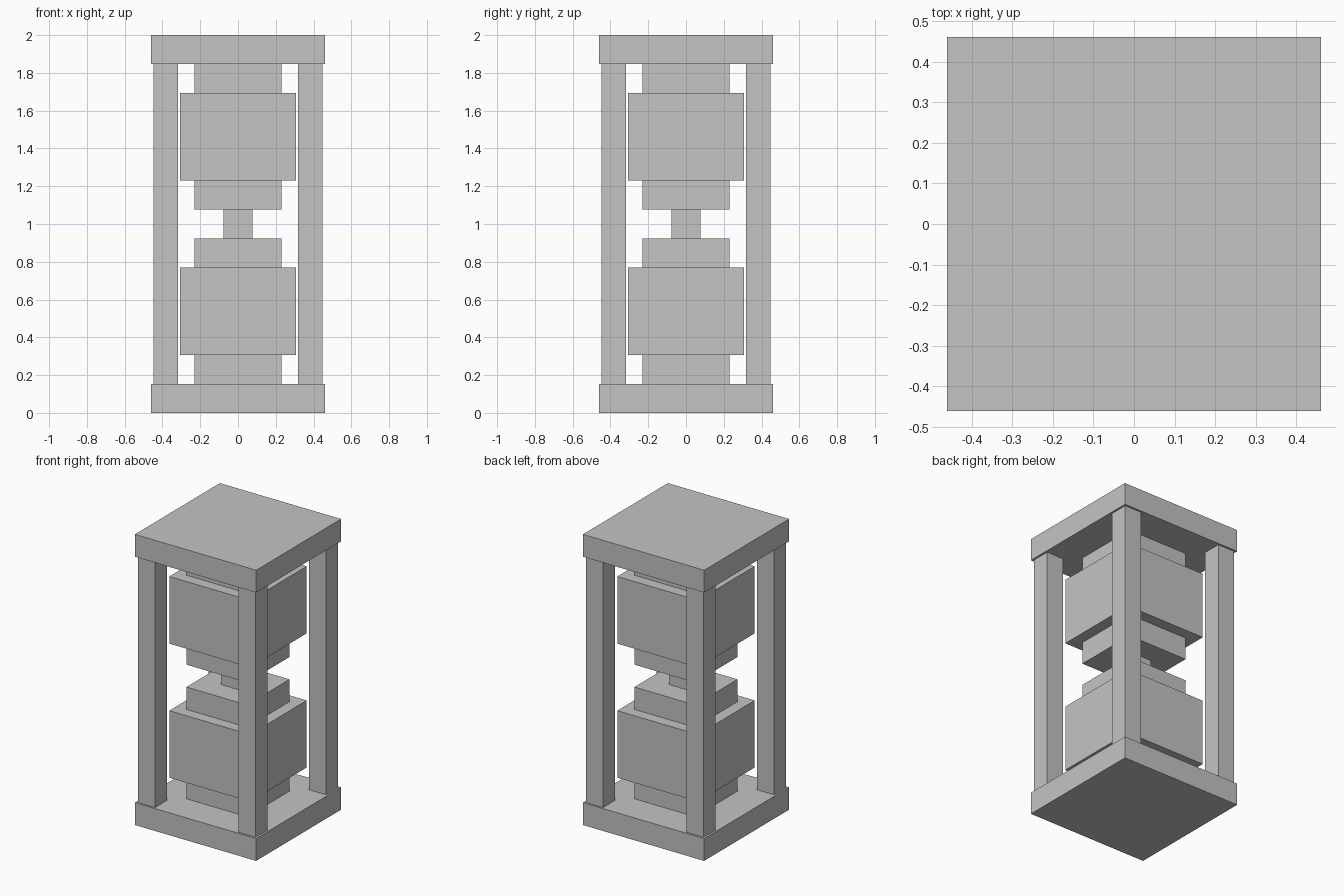
import bpy

cube = bpy.data.objects.get("Cube")
if cube:
    bpy.data.objects.remove(cube, do_unlink=True)

U = 2 / 13  # one block unit: the model is 13 units tall

stone = bpy.data.materials.new("plain grey")
stone.use_nodes = True
grey = (0.55, 0.55, 0.55, 1)
stone.diffuse_color = grey
stone.node_tree.nodes["Principled BSDF"].inputs["Base Color"].default_value = grey


def box(name, width, bottom, top, x=0, y=0):
    """Square block; all sizes in block units."""
    bpy.ops.mesh.primitive_cube_add(size=1, location=(x * U, y * U, (bottom + top) / 2 * U))
    ob = bpy.context.object
    ob.name = name
    ob.scale = (width * U, width * U, (top - bottom) * U)
    bpy.ops.object.transform_apply(location=False, rotation=False, scale=True)
    ob.data.materials.append(stone)


# End plates
box("base_plate", 6, 0, 1)
box("top_plate", 6, 12, 13)

# Stepped bulbs and the narrow neck between them
for label, start in (("lower", 1), ("upper", 7)):
    box(label + "_bulb_bottom_step", 3, start, start + 1)
    box(label + "_bulb", 4, start + 1, start + 4)
    box(label + "_bulb_top_step", 3, start + 4, start + 5)
box("neck", 1, 6, 7)

# Corner posts
for y, depth in ((-1, "front"), (1, "back")):
    for x, side in ((-1, "right"), (1, "left")):
        box(f"{depth}_{side}_post", 0.85, 1, 12, 2.49 * x, 2.49 * y)
